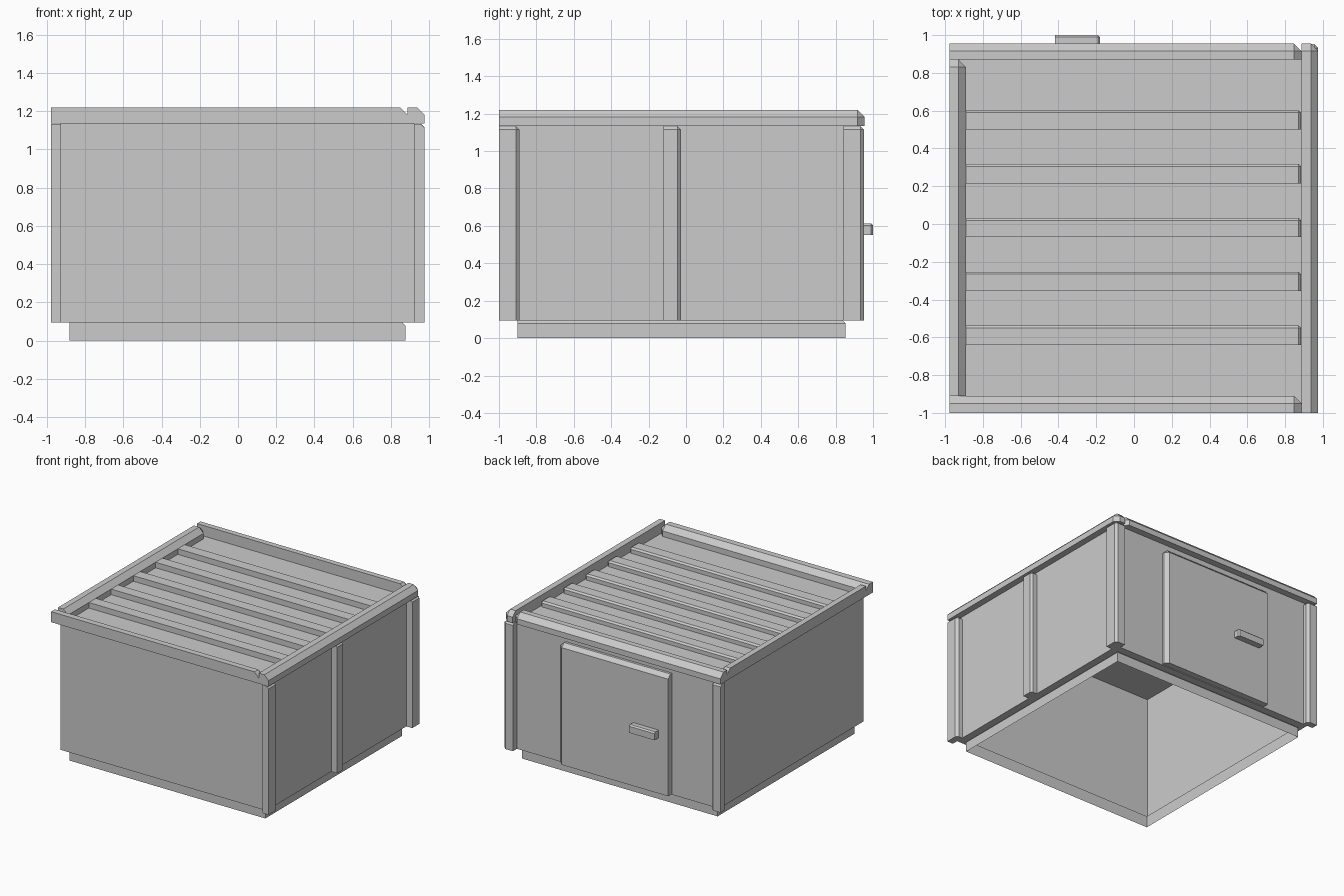
import bpy, bmesh

if "Cube" in bpy.data.objects:
    bpy.data.objects.remove(bpy.data.objects["Cube"])

grey = bpy.data.materials.new("plain_grey")
grey.diffuse_color = (0.6, 0.6, 0.6, 1)
grey.use_nodes = True
grey.node_tree.nodes["Principled BSDF"].inputs["Base Color"].default_value = grey.diffuse_color


def finish(name, bm):
    mesh = bpy.data.meshes.new(name)
    bmesh.ops.recalc_face_normals(bm, faces=bm.faces)
    bm.to_mesh(mesh)
    bm.free()
    mesh.materials.append(grey)
    obj = bpy.data.objects.new(name, mesh)
    bpy.context.collection.objects.link(obj)
    return obj


def chamfer_box(name, xs, ys, zs, c):
    """Box whose three edges at its +x +y +z corner are chamfered."""
    bm = bmesh.new()
    bmesh.ops.create_cube(bm, size=1)
    lo, hi = zip(xs, ys, zs)
    edges = [e for e in bm.edges
             if sum(all(v.co[i] > 0 for v in e.verts) for i in range(3)) == 2]
    for v in bm.verts:
        v.co = [hi[i] if v.co[i] > 0 else lo[i] for i in range(3)]
    bmesh.ops.bevel(bm, geom=edges, offset=c, offset_type='OFFSET',
                    segments=1, affect='EDGES')
    return finish(name, bm)


# Hollow body: base skirt, ledge, walls and roof deck, open underneath
bm = bmesh.new()
rings = []
for x0, x1, y0, y1, z in [(-.88, .875, -.90, .852, 0),
                          (-.88, .875, -.90, .852, .079),
                          (-.88, .86, -.90, .837, .094),
                          (-.927, .921, -.95, .90, .094),
                          (-.927, .921, -.95, .90, 1.135)]:
    rings.append([bm.verts.new(p) for p in
                  ((x0, y0, z), (x1, y0, z), (x1, y1, z), (x0, y1, z))])
for a, b in zip(rings, rings[1:]):
    for i in range(4):
        j = (i + 1) % 4
        bm.faces.new((a[i], a[j], b[j], b[i]))
bm.faces.new(rings[-1])
finish("cabin_body", bm)

# Roof rim beams
RIM = (1.135, 1.22)
chamfer_box("front_roof_beam", (-.977, .887), (-1, -.91), RIM, .04)
chamfer_box("back_roof_beam", (-.977, .887), (.87, .955), RIM, .04)
chamfer_box("left_roof_beam", (-.977, -.89), (-.91, .87), RIM, .04)
chamfer_box("right_roof_beam", (.887, .974), (-1, .955), RIM, .038)

# Roof ribs
for i in range(5):
    y = .55 - i * .285
    chamfer_box(f"roof_rib_{i + 1}", (-.89, .885), (y - .05, y + .052),
                (1.13, 1.18), .013)

# Posts on the right wall and at the back corners
POST = (.094, 1.133)
chamfer_box("front_right_post", (.921, .974), (-1, -.89), POST, .019)
chamfer_box("middle_right_post", (.921, .974), (-.12, -.028), POST, .017)
chamfer_box("back_right_post", (.887, .974), (.842, .952), POST, .019)
chamfer_box("back_left_post", (-.977, -.89), (.90, .952), POST, .019)

# Door and handle on the back wall
chamfer_box("door", (-.505, .48), (.90, .95), (.1, 1.08), .03)
chamfer_box("door_handle", (-.418, -.18), (.95, 1), (.55, .614), .011)
